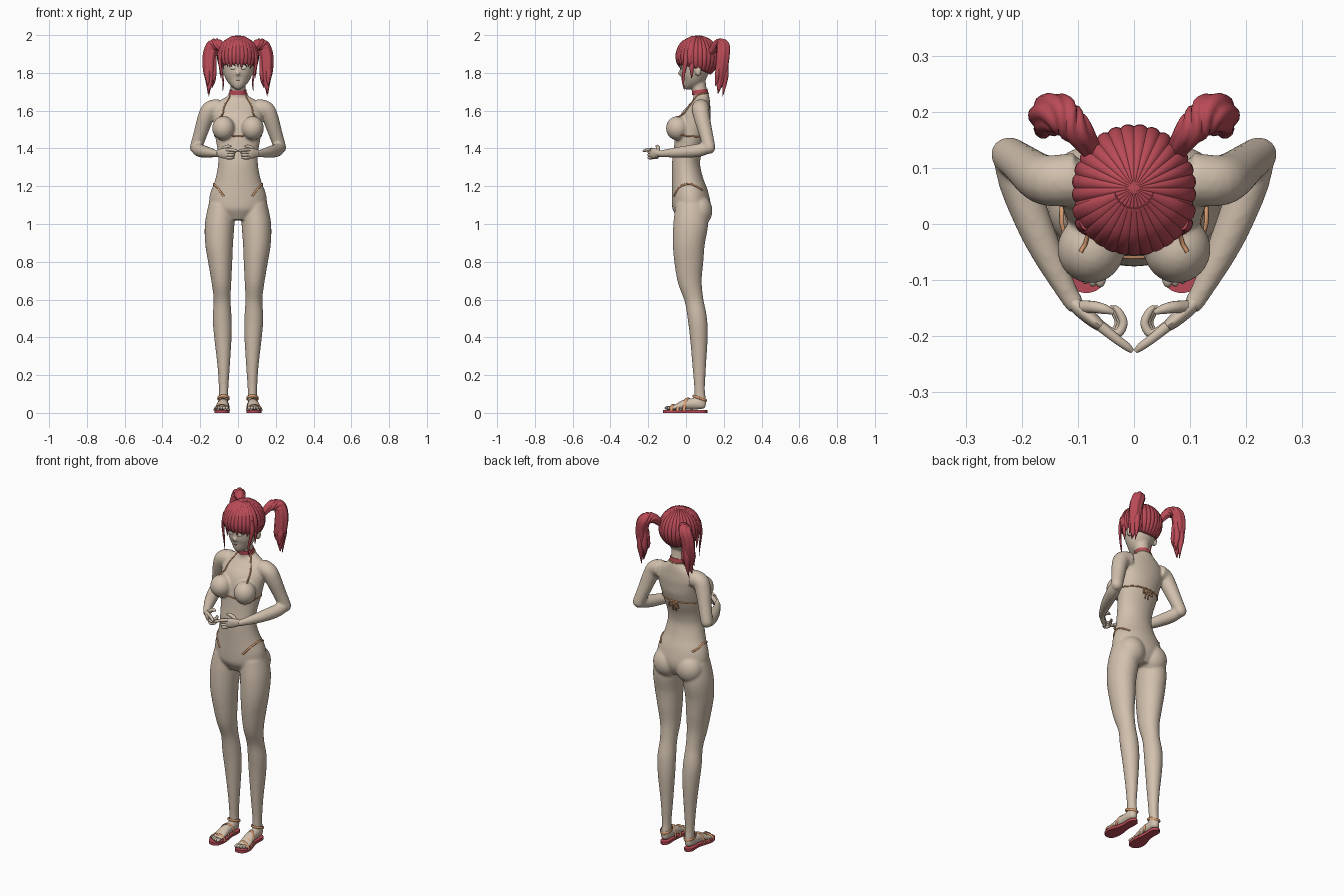
import bpy, bmesh, math
from mathutils import Vector, Matrix
from mathutils.bvhtree import BVHTree


def mat(name, c):
    m = bpy.data.materials.new(name)
    m.diffuse_color = (*c, 1)
    return m


SKIN = mat("skin", (0.64, 0.53, 0.42))
RED = mat("hair red", (0.49, 0.07, 0.095))
ORANGE = mat("orange cloth", (0.72, 0.35, 0.17))
PALE = mat("eye pale", (0.74, 0.66, 0.56))
DARK = mat("lash dark", (0.12, 0.04, 0.04))


def spline(pts, n):
    """Catmull-Rom through tuples of any length"""
    out, m = [], len(pts)
    for i in range(m - 1):
        p = [pts[max(i - 1, 0)], pts[i], pts[i + 1], pts[min(i + 2, m - 1)]]
        for j in range(n):
            t = j / n
            out.append([0.5 * (2 * b + (c - a) * t + (2 * a - 5 * b + 4 * c - d) * t * t
                               + (3 * b - a - 3 * c + d) * t ** 3) for a, b, c, d in zip(*p)])
    return out + [list(pts[-1])]


def loft(bm, pts, ref=(1, 0, 0), sides=16, n=5, ridge=0, k=6, s=1):
    """Tube through (x, y, z, r) or (x, y, z, rx, ry); rx lies along ref"""
    P, rings = spline(pts, n), []
    for i, p in enumerate(P):
        t = (Vector(P[min(i + 1, len(P) - 1)][:3]) - Vector(P[max(i - 1, 0)][:3])).normalized()
        a = Vector(ref)
        a = (a - t * a.dot(t)).normalized()
        b, ring = t.cross(a), []
        for q in range(sides):
            u = 2 * math.pi * q / sides
            w = 1 - ridge * abs(math.cos(k * u / 2)) ** 4
            v = Vector(p[:3]) + (a * math.cos(u) * max(p[3], .0008) + b * math.sin(u) * max(p[-1], .0008)) * w
            ring.append(bm.verts.new((v.x * s, v.y, v.z)))
        rings.append(ring)
    for r0, r1 in zip(rings, rings[1:]):
        for q in range(sides):
            bm.faces.new((r0[q], r0[(q + 1) % sides], r1[(q + 1) % sides], r1[q]))
    bm.faces.new(rings[0])
    bm.faces.new(rings[-1])


def ball(bm, loc, size, s=1):
    bmesh.ops.create_uvsphere(bm, u_segments=24, v_segments=14, radius=1,
                              matrix=Matrix.LocRotScale(Vector((loc[0] * s, loc[1], loc[2])), None, Vector(size)))


def finish(bm, name, material, mirror=False):
    bmesh.ops.recalc_face_normals(bm, faces=bm.faces)
    me = bpy.data.meshes.new(name)
    bm.to_mesh(me)
    bm.free()
    me.shade_smooth()
    me.set_sharp_from_angle(angle=math.radians(50))
    me.materials.append(material)
    ob = bpy.data.objects.new(name, me)
    bpy.context.collection.objects.link(ob)
    if mirror:
        ob.modifiers.new("mirror", 'MIRROR')
    return ob


# body: overlapping lofts fused by a voxel remesh
bm = bmesh.new()
loft(bm, [(0, .03, 1.02, .08, .07), (0, .03, 1.08, .145, .10), (0, .022, 1.15, .15, .098), (0, .008, 1.23, .122, .084),
          (0, 0, 1.31, .106, .075), (0, .008, 1.38, .107, .074), (0, .025, 1.46, .12, .083), (0, .045, 1.54, .13, .085),
          (0, .068, 1.60, .135, .066), (0, .08, 1.645, .11, .048), (0, .08, 1.675, .06, .042),
          (0, .073, 1.70, .042, .038), (0, .06, 1.79, .04, .04)], sides=40)
loft(bm, [(0, -.002, 1.714, .012, .012), (0, .008, 1.735, .036, .034), (0, .028, 1.77, .065, .065),
          (0, .045, 1.82, .083, .08), (0, .052, 1.88, .089, .088), (0, .052, 1.94, .075, .08),
          (0, .052, 1.98, .03, .035)], sides=32)
ball(bm, (0, -.034, 1.797), (.008, .013, .011))
for s in (1, -1):
    loft(bm, [(.085, .03, 1.10, .07, .085), (.097, .025, 1.0, .078, .092), (.10, .015, .9, .074, .085),
              (.094, .015, .8, .064, .077), (.088, .02, .7, .053, .064), (.084, .042, .6, .045, .05),
              (.084, .06, .5, .05, .051), (.08, .068, .4, .046, .047), (.076, .07, .25, .033, .036),
              (.076, .072, .13, .025, .028), (.076, .075, .07, .025, .03), (.078, .078, .03, .024, .028)],
         sides=28, s=s)
    loft(bm, [(.10, .08, 1.615, .048), (.148, .077, 1.605, .046), (.172, .085, 1.56, .043),
              (.198, .105, 1.48, .037), (.221, .122, 1.41, .033)], (0, 1, 0), s=s)
    loft(bm, [(.222, .122, 1.405, .03), (.203, .065, 1.39, .035), (.165, -.03, 1.38, .03),
              (.117, -.125, 1.373, .019), (.10, -.147, 1.373, .018)], (0, 0, 1), s=s)
    loft(bm, [(.078, .102, .04, .016, .02), (.078, .07, .048, .026, .03), (.08, 0, .045, .03, .028),
              (.085, -.05, .031, .037, .016), (.086, -.08, .027, .037, .011)], s=s)
    ball(bm, (.222, .124, 1.405), (.033, .031, .034), s)
    ball(bm, (.075, .07, 1.07), (.078, .07, .083), s)
    ball(bm, (.077, -.045, 1.507), (.06, .061, .064), s)
    ball(bm, (.088, .065, 1.81), (.012, .018, .028), s)
body = finish(bm, "body", SKIN)
rm = body.modifiers.new("fuse", 'REMESH')
rm.mode, rm.voxel_size, rm.use_smooth_shade = 'VOXEL', .006, True
sm = body.modifiers.new("soften", 'SMOOTH')
sm.factor, sm.iterations = .5, 7
me = bpy.data.meshes.new_from_object(body.evaluated_get(bpy.context.evaluated_depsgraph_get()))
body.modifiers.clear()
body.data = me

# swimwear areas: clean plane cuts in the body, then coloured by rule
bm = bmesh.new()
bm.from_mesh(me)


def cut(co, no, z0, z1, front):
    for s in (1, -1):
        f = [f for f in bm.faces if z0 < f.calc_center_median().z < z1
             and (f.calc_center_median().y < .03) == front]
        g = f + list({e for x in f for e in x.edges}) + list({v for x in f for v in x.verts})
        bmesh.ops.bisect_plane(bm, geom=g, dist=1e-5, plane_co=(co[0] * s, co[1], co[2]),
                               plane_no=(no[0] * s, no[1], no[2]))


cut((0, 0, 1.15), (0, 0, 1), 1.1, 1.2, True)
cut((0, 0, 1.19), (0, 0, 1), 1.1, 1.25, False)
cut((.016, 0, 1.03), (1, 0, -.58), .99, 1.2, True)
cut((.03, 0, 1.01), (1, 0, -.66), .99, 1.25, False)
cut((0, 0, 1.445), (0, 0, 1), 1.42, 1.5, True)
cut((.02, 0, 1.46), (1, 0, -.6), 1.42, 1.6, True)
cut((.138, 0, 1.47), (1, 0, .35), 1.42, 1.6, True)
for f in bm.faces:
    c = f.calc_center_median()
    x, y, z = abs(c.x), c.y, c.z
    front = y < .03 and 1.0 < z < 1.15 and x < .016 + (z - 1.03) * .58
    back = y > .03 and 1.0 < z < 1.19 and x < .03 + (z - 1.01) * .66
    cup = y < 0 and 1.445 < z < 1.6 and .02 + (z - 1.46) * .6 < x < .138 - (z - 1.47) * .35
    f.material_index = int(front or back or cup)
    f.smooth = True
bm.to_mesh(me)
me.materials.clear()
me.materials.append(SKIN)
me.materials.append(ORANGE)
bvh = BVHTree.FromBMesh(bm)
bm.free()


def cord(bm, pts, r, off=.001):
    """Tube laid on the body surface"""
    path = []
    for p in spline(pts, 6):
        co, no, _, _ = bvh.find_nearest(Vector(p))
        path.append((*(co + no * off), r))
    loft(bm, path, (.1, .2, 1), sides=8, n=1)


# swimwear cords and back bow
bm = bmesh.new()
cord(bm, [(.097, -.05, 1.575), (.075, .01, 1.63), (.05, .045, 1.675), (.035, .1, 1.69), (0, .115, 1.69)], .004)
cord(bm, [(0, -.07, 1.465), (.03, -.07, 1.465)], .004)
cord(bm, [(.128, -.03, 1.465), (.13, .03, 1.463), (.07, .11, 1.46), (0, .12, 1.46)], .004)
cord(bm, [(.082, -.08, 1.148), (.115, -.04, 1.195), (.135, .02, 1.215), (.13, .07, 1.20), (.11, .1, 1.185)], .005)
loft(bm, [(0, .112, 1.46, .004), (.022, .118, 1.458, .004), (.03, .116, 1.43, .004), (.018, .114, 1.435, .004),
          (0, .112, 1.457, .004)], (0, 1, .1), sides=8)
loft(bm, [(0, .112, 1.46, .004), (.008, .112, 1.43, .004), (.01, .104, 1.405, .003)], sides=8)
finish(bm, "swimwear_cords", ORANGE, True)

# hands: palm, pointing finger, curled fingers, thumb
bm = bmesh.new()
loft(bm, [(.112, -.135, 1.373, .014, .013), (.095, -.152, 1.374, .022, .014), (.07, -.174, 1.374, .028, .012),
          (.052, -.187, 1.375, .022, .008)], (0, 0, 1))
loft(bm, [(.06, -.182, 1.394, .010), (.03, -.206, 1.392, .0085), (.012, -.219, 1.388, .0075),
          (.003, -.227, 1.386, .004)], (0, 0, 1), sides=10)
for i in range(3):
    z, d = 1.38 - .0145 * i, .004 * i
    loft(bm, [(.06, -.18, z, .009), (.032 + d, -.196, z, .0085), (.019 + d, -.178, z, .008),
              (.026 + d, -.158, z, .007), (.036 + d, -.147, z, .004)], (0, 0, 1), sides=10)
loft(bm, [(.092, -.148, 1.383, .012), (.072, -.148, 1.402, .011), (.052, -.152, 1.411, .009),
          (.036, -.158, 1.412, .004)], (0, 0, 1), sides=10)
finish(bm, "hands", SKIN, True)

# toes
bm = bmesh.new()
for i in range(5):
    ball(bm, (.06 + .0135 * i, -.096 + .003 * i * i / 2, .026), (.010 - .0007 * i, .017, .010))
finish(bm, "toes", SKIN, True)

# sandal soles and straps
bm = bmesh.new()
o = [(.078, .113), (.102, .09), (.103, .02), (.125, -.06), (.115, -.108), (.085, -.123), (.055, -.107),
     (.045, -.05), (.054, .02), (.053, .09), (.078, .113)]
f = bm.faces.new([bm.verts.new((p[0], p[1], 0)) for p in spline(o, 5)[:-1]])
e = bmesh.ops.extrude_face_region(bm, geom=[f])
bmesh.ops.translate(bm, vec=(0, 0, .016), verts=[v for v in e['geom'] if isinstance(v, bmesh.types.BMVert)])
finish(bm, "sandal_soles", RED, True)
bm = bmesh.new()
for y, cx, w, h, lean in ((-.068, .086, .041, .032, .01), (-.03, .083, .037, .042, .015), (.01, .08, .034, .066, .02)):
    loft(bm, [(cx - w * math.cos(a), y + lean * math.cos(a), .012 + h * math.sin(a), .008, .003)
              for a in [math.pi * i / 8 for i in range(9)]], (0, 1, 0), sides=8, n=2)
loft(bm, [(.077 + .03 * math.cos(a), .073 + .036 * math.sin(a), .078 - .012 * math.sin(a), .007, .003)
          for a in [math.pi * i / 8 for i in range(17)]], (0, 0, 1), sides=8, n=2)
finish(bm, "sandal_straps", ORANGE, True)

# choker
bm = bmesh.new()
loft(bm, [(0, .075, 1.688, .047, .043), (0, .072, 1.711, .045, .042)], sides=32, n=1)
finish(bm, "choker", RED)

# hair cap with combed grooves
def scalp(th, ph, w=1.0):
    return Vector((.111 * w * math.sin(ph) * math.cos(th), .064 + .114 * w * math.sin(ph) * math.sin(th),
                   1.884 + .114 * w * math.cos(ph)))


bm = bmesh.new()
N, M, rows = 168, 16, []
for j in range(M + 1):
    row = []
    for i in range(N):
        th = 2 * math.pi * i / N
        lim = math.radians(125 + 19 * math.sin(th) + 2 * math.sin(th) ** 2)
        ph = lim * max(j, .05) / M
        row.append(bm.verts.new(scalp(th, ph, 1 - .035 * math.sin(ph) * abs(math.cos(14 * th)) ** 6)))
    rows.append(row)
for a, b in zip(rows, rows[1:]):
    for i in range(N):
        bm.faces.new((a[i], b[i], b[(i + 1) % N], a[(i + 1) % N]))
bm.faces.new(rows[0])
cap = finish(bm, "hair_cap", RED)
cap.modifiers.new("thickness", 'SOLIDIFY').thickness = .008

# fringe and side locks
bm = bmesh.new()
for i in range(13):
    d = math.radians(-156 + 11 * i)
    tip = (116, 124, 112)[i % 3]
    path = [(*scalp(d, math.radians(p)), r, r * .45) for p, r in
            ((18, .006), (50, .014), (80, .015), (102, .011), (tip, .001))]
    loft(bm, path, (-math.sin(d), math.cos(d), 0), sides=10)
for s in (1, -1):
    loft(bm, [(.088, .0, 1.92, .012, .008), (.096, -.003, 1.86, .013, .008), (.086, -.012, 1.80, .009, .006),
              (.078, -.015, 1.75, .006, .004), (.08, -.008, 1.705, .001, .001)], (.5, 1, 0), sides=10, s=s)
    loft(bm, [(.09, .03, 1.88, .014, .008), (.094, .03, 1.83, .012, .007), (.09, .03, 1.77, .001, .001)],
         (0, 1, 0), sides=10, s=s)
finish(bm, "fringe", RED)

# pigtails with loose tips
bm = bmesh.new()
loft(bm, [(.075, .13, 1.91, .018), (.10, .165, 1.948, .028), (.132, .196, 1.942, .036), (.15, .196, 1.89, .037),
          (.152, .188, 1.82, .034), (.15, .18, 1.76, .023), (.158, .17, 1.69, .002)],
     (1, .6, 0), sides=36, ridge=.14, k=6)
for dx, dy, z in ((-.018, .015, 1.72), (.012, -.018, 1.73), (.004, .022, 1.675), (-.02, -.01, 1.755)):
    loft(bm, [(.145 + dx, .193 + dy * .6, 1.88, .012), (.15 + dx, .188 + dy, 1.80, .017),
              (.148 + dx, .182 + dy, (z + 1.8) / 2, .011), (.152 + dx * .8, .172 + dy, z, .001)], sides=10)
finish(bm, "pigtails", RED, True)

# eyes, lashes, mouth
bm = bmesh.new()
co = bvh.find_nearest(Vector((.037, -.06, 1.828)))[0]
ball(bm, co, (.018, .005, .013))
finish(bm, "eyes", PALE, True)
bm = bmesh.new()
cord(bm, [(.017, -.06, 1.833), (.036, -.06, 1.844), (.058, -.04, 1.834)], .0025, .002)
cord(bm, [(0, -.05, 1.757), (.014, -.05, 1.759)], .0014)
finish(bm, "lashes_and_mouth", DARK, True)
